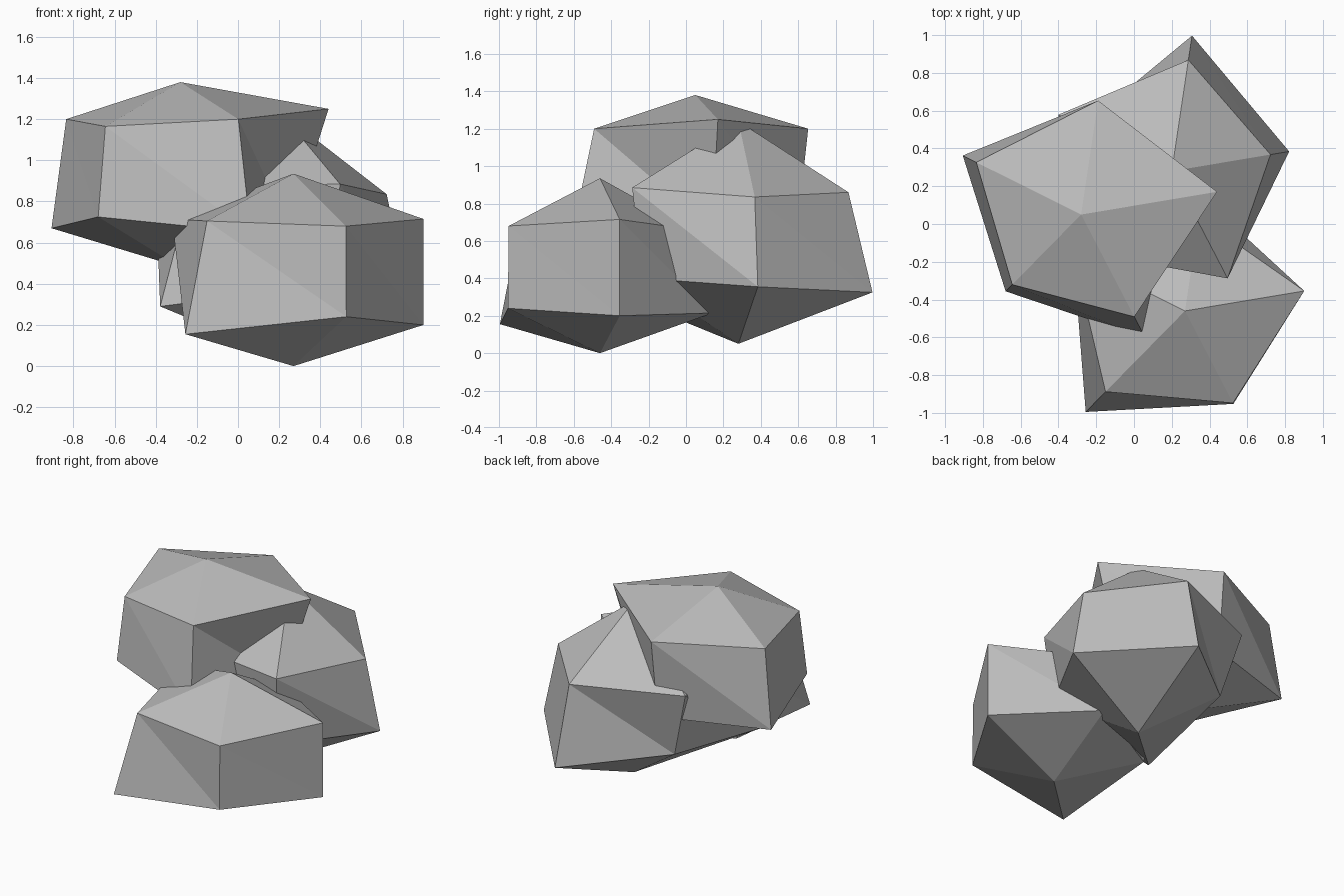
import bpy
import bmesh
from math import cos, sin, radians

default_cube = bpy.data.objects.get("Cube")
if default_cube:
    bpy.data.objects.remove(default_cube, do_unlink=True)

# Single stone colour
stone = bpy.data.materials.new("stone_grey")
stone.use_nodes = True
stone_colour = (0.5, 0.5, 0.5, 1)
stone.diffuse_color = stone_colour
stone.node_tree.nodes["Principled BSDF"].inputs["Base Color"].default_value = stone_colour

SIDES = 5
START = radians(9.5)
STEP = radians(360 / SIDES)


def add_ring(bm, centre, radii, heights):
    """Pentagon ring with its own radius and height at each corner."""
    ring = []
    for corner, (radius, height) in enumerate(zip(radii, heights)):
        angle = START + corner * STEP
        ring.append(bm.verts.new((centre[0] + radius * cos(angle),
                                  centre[1] + radius * sin(angle),
                                  height)))
    return ring


def make_rock(name, centre, bottom, top, lower, upper):
    """Five-sided flat-faced boulder: two uneven rings closed by a low and a high point."""
    bm = bmesh.new()
    low_point = bm.verts.new((*centre, bottom))
    high_point = bm.verts.new((*centre, top))
    low_ring = add_ring(bm, centre, *lower)
    high_ring = add_ring(bm, centre, *upper)
    for i in range(SIDES):
        j = (i + 1) % SIDES
        bm.faces.new((low_ring[j], low_ring[i], low_point))
        bm.faces.new((low_ring[i], low_ring[j], high_ring[i]))
        bm.faces.new((low_ring[j], high_ring[j], high_ring[i]))
        bm.faces.new((high_ring[i], high_ring[j], high_point))

    mesh = bpy.data.meshes.new(name)
    bm.to_mesh(mesh)
    bm.free()
    mesh.materials.append(stone)
    rock = bpy.data.objects.new(name, mesh)
    bpy.context.collection.objects.link(rock)


# Highest boulder, resting on the other two
make_rock("upper_rock", centre=(-.28, .05), bottom=.48, top=1.38,
          lower=((.54, .55, .7, .57, .74), (.66, .66, .67, .725, .65)),
          upper=((.73, .61, .62, .52, .61), (1.25, 1.2, 1.2, 1.165, 1.2)))

# Middle boulder at the back
make_rock("back_rock", centre=(.2, .28), bottom=.05, top=1.24,
          lower=((.63, .725, .53, .825, .58), (.355, .325, .39, .29, .4)),
          upper=((.53, .595, .67, .61, .64), (.835, .86, .85, .87, .885)))

# Lowest boulder at the front
make_rock("front_rock", centre=(.27, -.46), bottom=0, top=.935,
          lower=((.64, .61, .58, .75, .555), (.2, .215, .22, .155, .24)),
          upper=((.64, .5, .66, .6, .55), (.715, .66, .715, .705, .68)))
